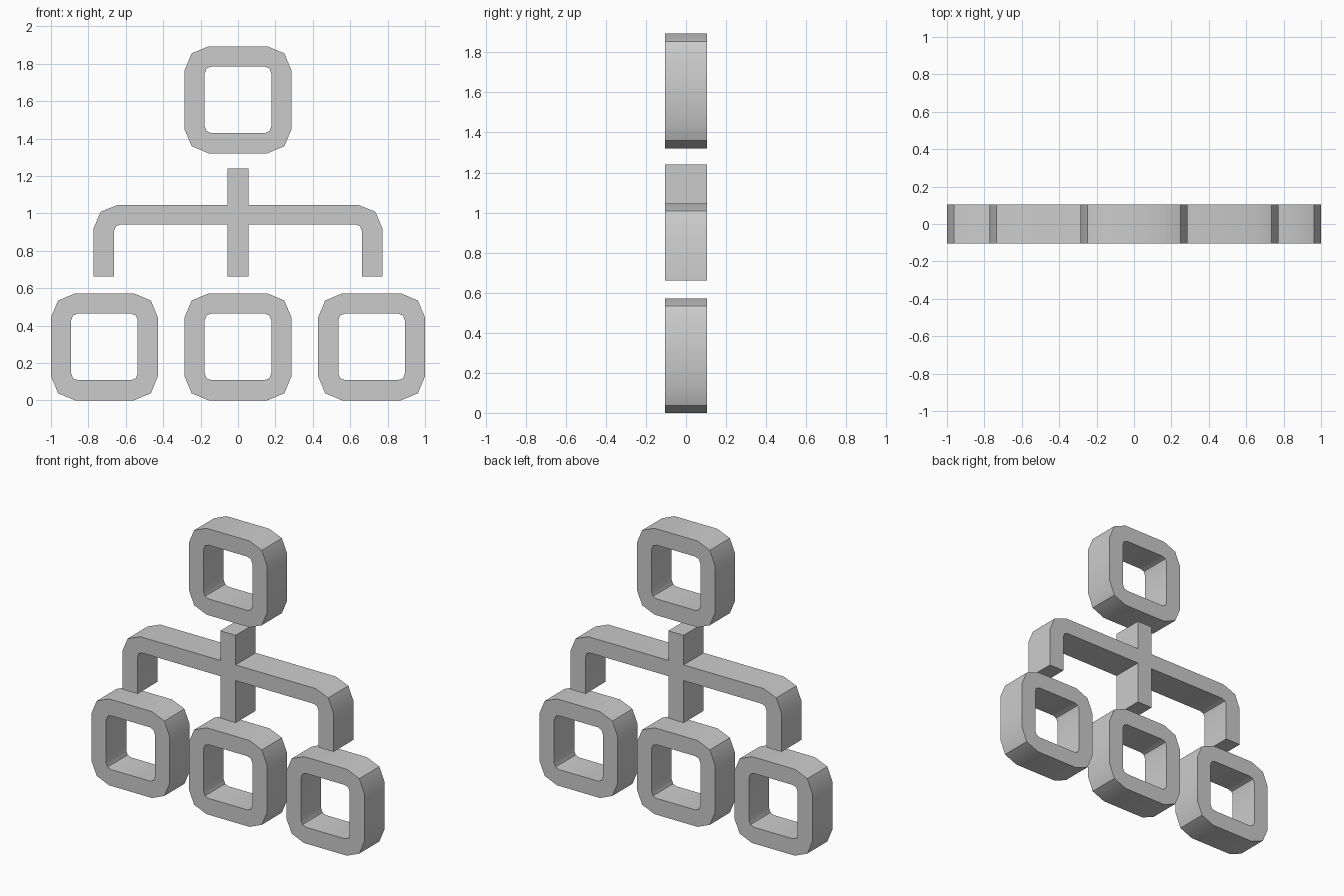
import bpy
import bmesh
import math

if "Cube" in bpy.data.objects:
    bpy.data.objects.remove(bpy.data.objects["Cube"])

DEPTH = 0.105  # half thickness in y


def finish(name, bm, location):
    bmesh.ops.recalc_face_normals(bm, faces=bm.faces)
    mesh = bpy.data.meshes.new(name)
    bm.to_mesh(mesh)
    bm.free()
    obj = bpy.data.objects.new(name, mesh)
    obj.location = location
    bpy.context.collection.objects.link(obj)
    bpy.ops.object.select_all(action='DESELECT')
    obj.select_set(True)
    bpy.context.view_layer.objects.active = obj
    bpy.ops.object.shade_smooth_by_angle(angle=math.radians(30))
    return obj


def soft_square(flat, corner, half):
    """Twelve-point square: each corner has two facets."""
    quarter = [(half, flat), (corner, corner), (flat, half)]
    points = []
    for _ in range(4):
        points += quarter
        quarter = [(-z, x) for x, z in quarter]
    return points


def square_ring(name, x, z):
    bm = bmesh.new()
    outer = soft_square(0.157, 0.248, 0.286)
    inner = soft_square(0.142, 0.168, 0.178)
    # Loops in order around the cross-section
    loops = [[bm.verts.new((px, y, pz)) for px, pz in pts]
             for pts, y in ((outer, -DEPTH), (outer, DEPTH),
                            (inner, DEPTH), (inner, -DEPTH))]
    for i in range(4):
        a, b = loops[i], loops[(i + 1) % 4]
        for j in range(12):
            k = (j + 1) % 12
            bm.faces.new((a[j], a[k], b[k], b[j]))
    return finish(name, bm, (x, 0, z))


# Four node boxes: one on top, three along the bottom
square_ring("top_box", 0, 1.607)
for label, x in (("left", -0.714), ("middle", 0), ("right", 0.714)):
    square_ring(label + "_box", x, 0.286)

# Branching connector: right half of the outline, then mirrored
half = [(0.056, 1.241), (0.056, 1.045), (0.643, 1.045), (0.735, 1.008),
        (0.773, 0.917), (0.773, 0.661), (0.663, 0.661), (0.663, 0.905),
        (0.653, 0.931), (0.627, 0.941), (0.056, 0.941), (0.056, 0.661)]
outline = half + [(-x, z) for x, z in reversed(half)]
bm = bmesh.new()
front = bm.faces.new([bm.verts.new((x, -DEPTH, z)) for x, z in outline])
extruded = bmesh.ops.extrude_face_region(bm, geom=[front], use_keep_orig=True)
back_verts = [g for g in extruded["geom"] if isinstance(g, bmesh.types.BMVert)]
bmesh.ops.translate(bm, verts=back_verts, vec=(0, 2 * DEPTH, 0))
finish("branch_connector", bm, (0, 0, 0))
